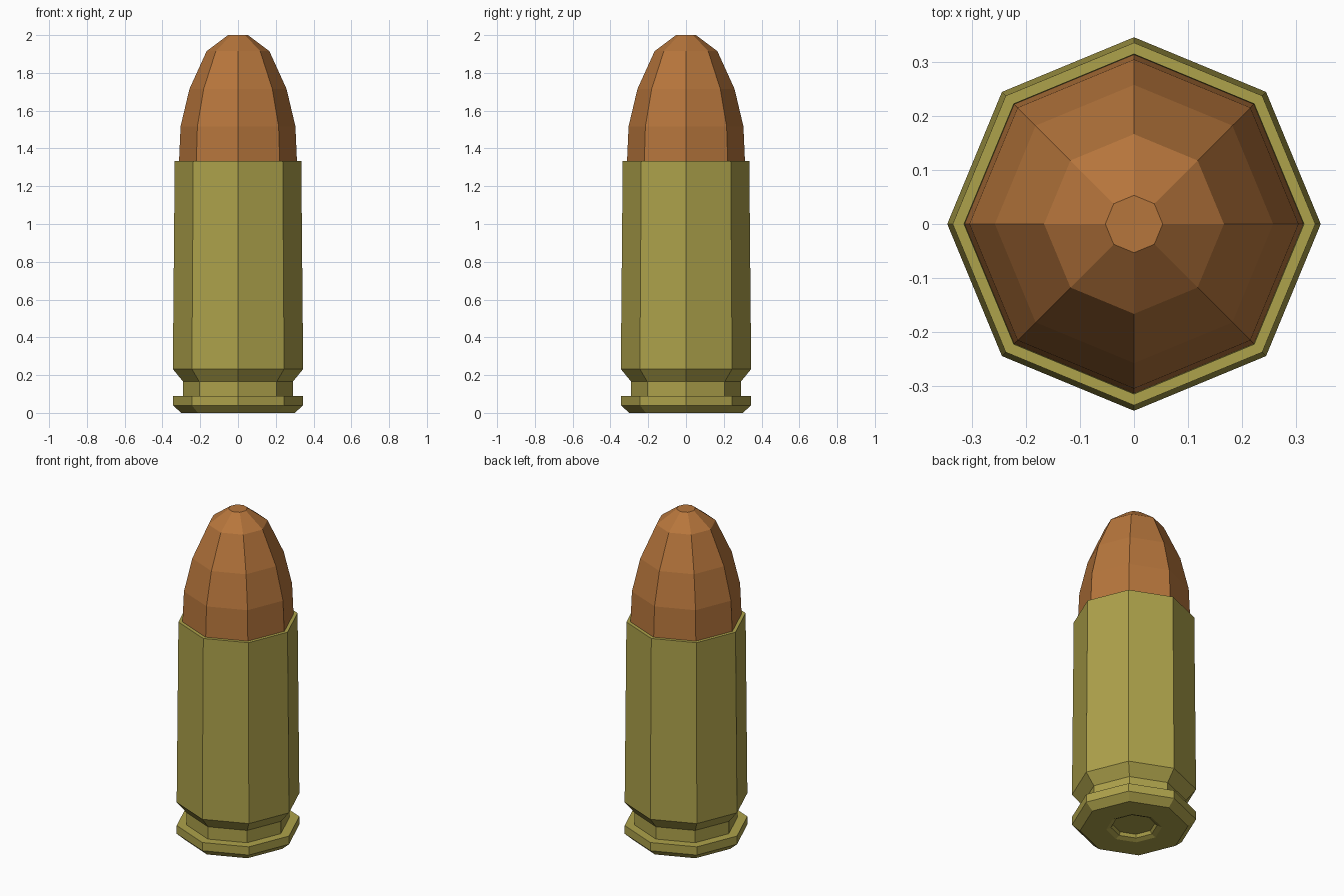
import bpy, bmesh
from math import sin, cos, tau

if "Cube" in bpy.data.objects:
    bpy.data.objects.remove(bpy.data.objects["Cube"])

SIDES = 8  # octagonal, with corners on the x and y axes


def material(name, color):
    m = bpy.data.materials.new(name)
    m.diffuse_color = (*color, 1)
    m.use_nodes = True
    m.node_tree.nodes["Principled BSDF"].inputs["Base Color"].default_value = m.diffuse_color
    return m


def lathe(name, profile, mat):
    """Turn a (radius, z) profile into a flat-sided solid, capped at both ends."""
    bm = bmesh.new()
    rings = [[bm.verts.new((r * cos(tau * i / SIDES), r * sin(tau * i / SIDES), z))
              for i in range(SIDES)] for r, z in profile]
    for a, b in zip(rings, rings[1:]):
        for i in range(SIDES):
            j = (i + 1) % SIDES
            bm.faces.new((a[i], a[j], b[j], b[i]))
    bm.faces.new(rings[0][::-1])
    bm.faces.new(rings[-1])
    bmesh.ops.recalc_face_normals(bm, faces=bm.faces)
    me = bpy.data.meshes.new(name)
    bm.to_mesh(me)
    bm.free()
    me.materials.append(mat)
    ob = bpy.data.objects.new(name, me)
    bpy.context.collection.objects.link(ob)
    return ob


brass = material("brass", (0.42, 0.36, 0.07))
copper = material("copper", (0.47, 0.18, 0.045))

# Casing: primer recess, rim, groove, flare, tapered wall, mouth lip
lathe("casing", [(0.118, 0.03), (0.128, 0.012), (0.155, 0.0),
                 (0.30, 0.0), (0.345, 0.04), (0.345, 0.09),
                 (0.29, 0.09), (0.29, 0.165), (0.345, 0.232),
                 (0.335, 1.333), (0.314, 1.333), (0.312, 1.31)], brass)

# Bullet: faceted rounded nose with a small flat tip
lathe("bullet", [(0.313, 1.312), (0.304, 1.517), (0.257, 1.715),
                 (0.166, 1.915), (0.053, 2.0)], copper)
